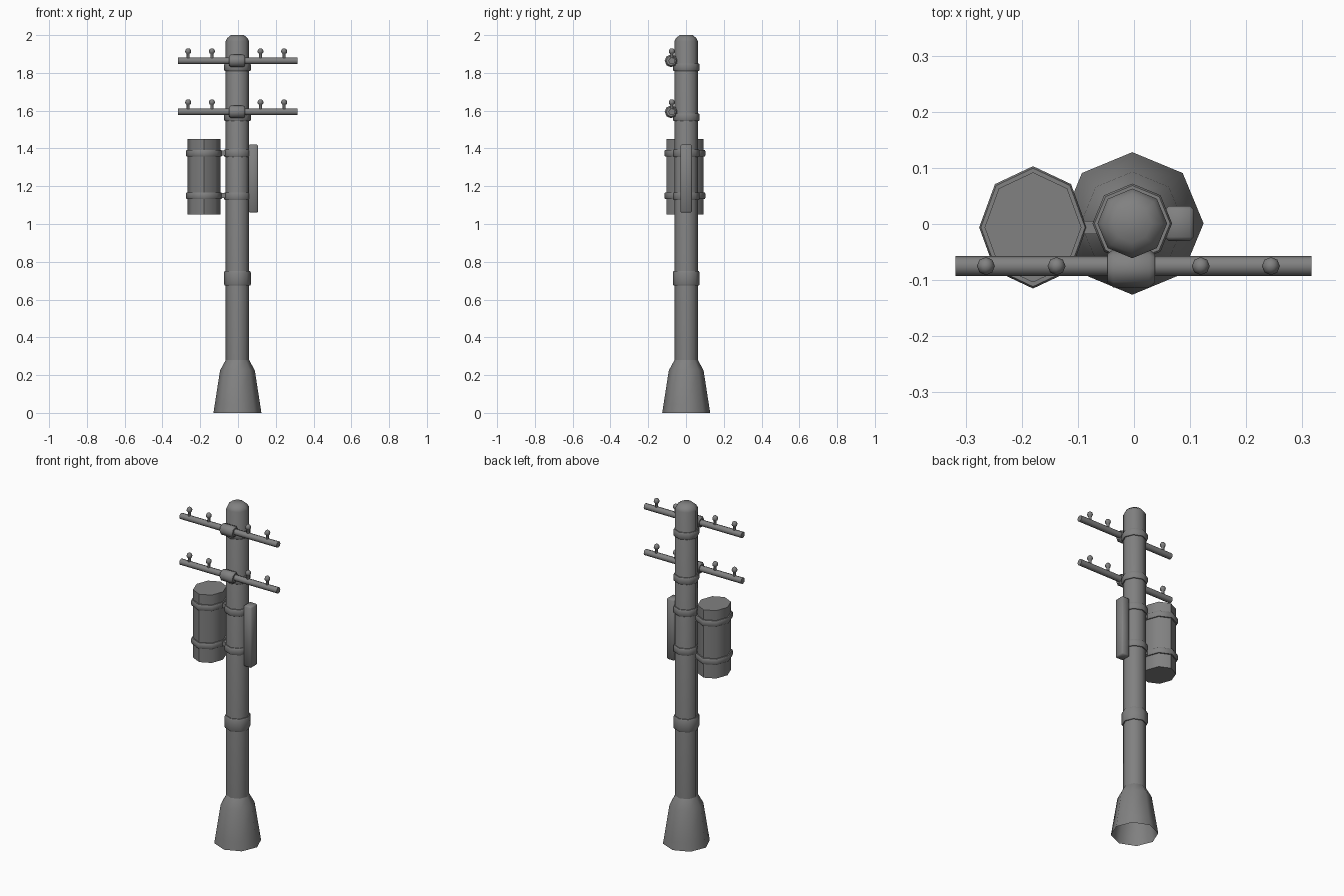
import bpy
import bmesh
from math import cos, sin, pi, radians
from mathutils import Matrix, Vector

cube = bpy.data.objects.get("Cube")
if cube:
    bpy.data.objects.remove(cube, do_unlink=True)

# Single weathered grey
grey = bpy.data.materials.new("weathered_grey")
grey.use_nodes = True
colour = (0.22, 0.22, 0.22, 1)
grey.diffuse_color = colour
grey.node_tree.nodes["Principled BSDF"].inputs["Base Color"].default_value = colour

PX, PY = -0.003, 0.001      # pole axis
POLE_R = 0.062
ARM_Y = -0.075


def finish(name, bm, angle=50):
    bmesh.ops.recalc_face_normals(bm, faces=bm.faces)
    mesh = bpy.data.meshes.new(name)
    bm.to_mesh(mesh)
    bm.free()
    obj = bpy.data.objects.new(name, mesh)
    bpy.context.collection.objects.link(obj)
    mesh.materials.append(grey)
    bpy.ops.object.select_all(action='DESELECT')
    obj.select_set(True)
    bpy.context.view_layer.objects.active = obj
    bpy.ops.object.shade_smooth_by_angle(angle=radians(angle))
    return obj


def lathe(name, profile, centre, bottom=True, top=True, along_x=False, squash=1, sides=8):
    """Turn (radius, height) pairs around an axis into an eight-sided part."""
    bm = bmesh.new()
    rings = []
    for r, h in profile:
        rings.append([bm.verts.new((r * squash * cos(2 * pi * i / sides),
                                    r * sin(2 * pi * i / sides), h))
                      for i in range(sides)])
    for a, b in zip(rings, rings[1:]):
        for i in range(sides):
            j = (i + 1) % sides
            bm.faces.new((a[i], a[j], b[j], b[i]))
    if bottom:
        bm.faces.new(rings[0][::-1])
    if top:
        bm.faces.new(rings[-1])
    if along_x:
        bm.transform(Matrix.Rotation(pi / 2, 4, 'Y'))
    bm.transform(Matrix.Translation(Vector(centre)))
    return finish(name, bm)


def box(name, centre, size, bevel=0):
    bm = bmesh.new()
    bmesh.ops.create_cube(bm, size=1)
    bm.transform(Matrix.Translation(Vector(centre)) @ Matrix.Diagonal((*size, 1)))
    if bevel:
        bmesh.ops.bevel(bm, geom=bm.edges[:], offset=bevel, segments=1, affect='EDGES')
    return finish(name, bm)


def band(name, z0, z1, inner, outer, centre=(PX, PY, 0), squash=1):
    """Chamfered strap around a column."""
    c = 0.007
    profile = [(inner, z0), (outer - c / 2, z0), (outer, z0 + c),
               (outer, z1 - c), (outer - c / 2, z1), (inner, z1)]
    lathe(name, profile, centre, False, False, squash=squash)


# Footing, open underneath
lathe("footing", [(0.127, 0), (0.12, 0.045), (0.092, 0.225), (0.062, 0.28)],
      (PX, PY, 0), False, False)

# Pole with rounded cap
lathe("pole", [(POLE_R, 0.27), (POLE_R, 1.968), (0.054, 1.984), (0.034, 2.0)],
      (PX, PY, 0), bottom=False)

# Pole collars
band("middle_collar", 0.675, 0.75, 0.06, 0.071)
for name, z in (("lower_tank_strap", 1.147), ("upper_tank_strap", 1.375),
                ("lower_arm_strap", 1.565), ("upper_arm_strap", 1.83)):
    band(name, z - 0.02, z + 0.02, 0.06, 0.071)

# Transformer tank, its hoops and the links to the pole
tank = (-0.18, -0.006, 0)
lathe("transformer_tank", [(0.098, 1.05), (0.098, 1.45)], tank, squash=0.88)
for level, z in (("lower", 1.15), ("upper", 1.375)):
    band(level + "_tank_hoop", z - 0.017, z + 0.017, 0.095, 0.109, tank, 0.88)
    box(level + "_tank_link", (-0.08, -0.006, z), (0.04, 0.023, 0.026))

# Side junction box
box("junction_box", (0.081, 0.001, 1.24), (0.052, 0.062, 0.36), 0.007)

# Crossarms with clamps and insulators
for level, z in (("lower", 1.594), ("upper", 1.864)):
    lathe(level + "_crossarm", [(0.018, -0.317), (0.018, 0.317)],
          (-0.001, ARM_Y, z), along_x=True)
    lathe(level + "_arm_clamp",
          [(0.026, -0.042), (0.034, -0.032), (0.034, 0.032), (0.026, 0.042)],
          (-0.005, -0.079, z), along_x=True)
    for n, x in enumerate((-0.264, -0.138, 0.119, 0.244), 1):
        lathe(f"{level}_insulator_{n}",
              [(0.008, 0.01), (0.008, 0.037), (0.014, 0.042), (0.016, 0.05),
               (0.013, 0.06), (0.006, 0.066)],
              (x, ARM_Y, z), bottom=False)
